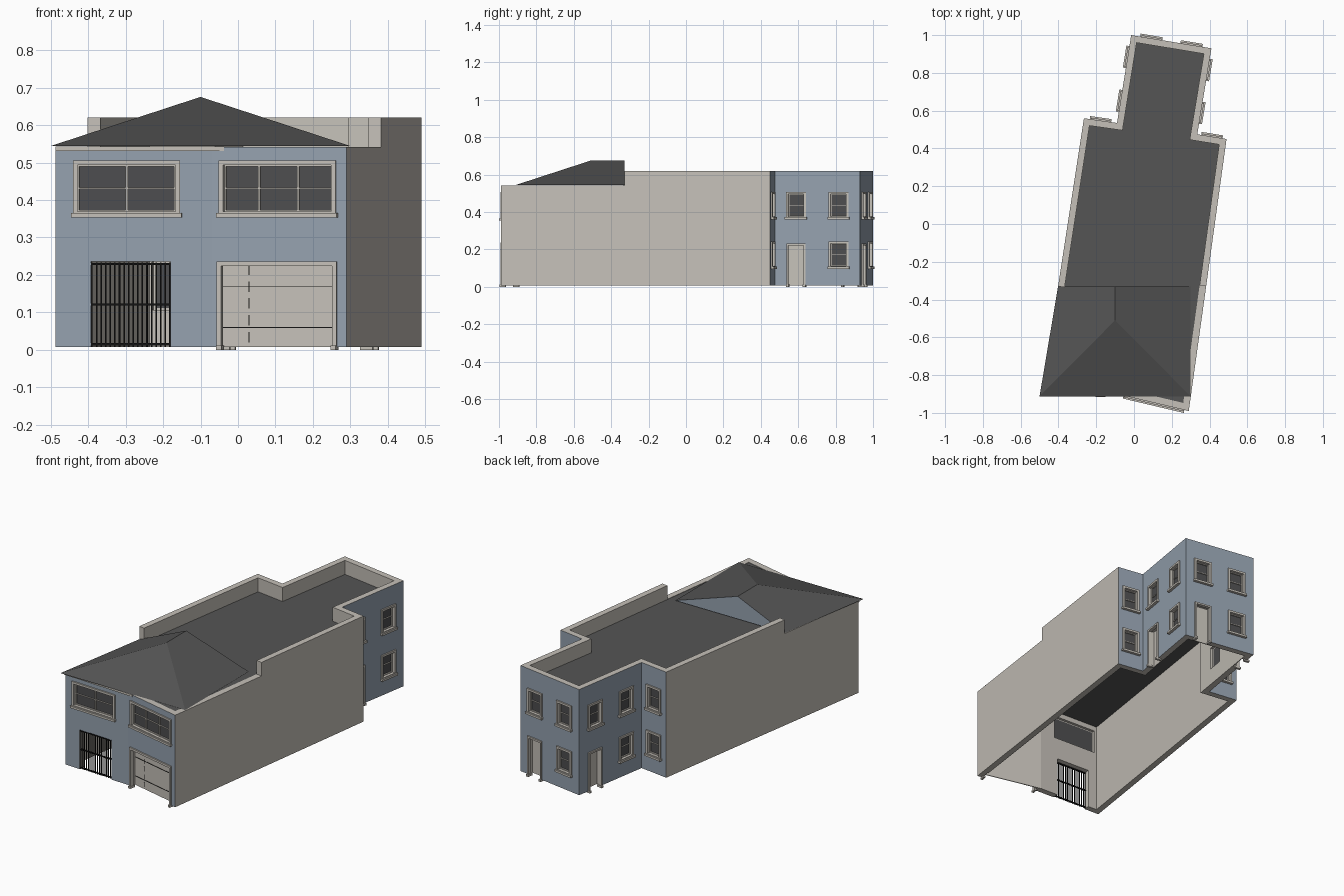
import bpy, bmesh
from mathutils import Vector

cube = bpy.data.objects.get("Cube")
if cube:
    bpy.data.objects.remove(cube, do_unlink=True)


def material(name, r, g, b):
    m = bpy.data.materials.new(name)
    m.use_nodes = True
    m.diffuse_color = (r, g, b, 1)
    bsdf = m.node_tree.nodes["Principled BSDF"]
    bsdf.inputs["Base Color"].default_value = (r, g, b, 1)
    bsdf.inputs["Roughness"].default_value = 0.9
    return m


BEIGE = material("beige render", 0.56, 0.53, 0.48)
BLUE = material("blue paint", 0.30, 0.36, 0.43)
DARK = material("dark roofing", 0.09, 0.09, 0.09)
GLASS = material("dark glass", 0.075, 0.075, 0.078)
BLACK = material("black iron", 0.006, 0.006, 0.006)


def finish(name, bm, mats):
    bmesh.ops.recalc_face_normals(bm, faces=bm.faces)
    me = bpy.data.meshes.new(name)
    bm.to_mesh(me)
    bm.free()
    for m in mats:
        me.materials.append(m)
    ob = bpy.data.objects.new(name, me)
    bpy.context.scene.collection.objects.link(ob)
    return ob


# Footprint, counter-clockwise
P = {k: Vector(v) for k, v in dict(
    A=(-0.487, -0.885), K=(-0.07, -0.905), B=(0.29, -0.99), R=(0.382, -0.33),
    C=(0.49, 0.45), D=(0.335, 0.475), E=(0.41, 0.93), F=(-0.015, 1.0),
    G=(-0.09, 0.535), H=(-0.265, 0.56), L=(-0.402, -0.33)).items()}
ORDER = "AKBRCDEFGHL"
PLAIN_SIDES = ("BR", "RC", "HL", "LA")
THICK, BASE, LOW, HIGH = 0.035, 0.008, 0.541, 0.62


def outward(a, b):
    u = (b - a).normalized()
    return Vector((u.y, -u.x))


# Inner corner of the wall at each footprint point
INNER = {}
for i, k in enumerate(ORDER):
    before, after = P[ORDER[i - 1]], P[ORDER[(i + 1) % len(ORDER)]]
    n1, n2 = outward(before, P[k]), outward(P[k], after)
    INNER[k] = P[k] - (n1 + n2) * THICK / (1 + n1.dot(n2))


def wall_band(name, keys, z0, z1, closed):
    bm = bmesh.new()
    rows = [[bm.verts.new((*p, z)) for p, z in
             ((P[k], z0), (P[k], z1), (INNER[k], z1), (INNER[k], z0))] for k in keys]
    count = len(keys) if closed else len(keys) - 1
    for i in range(count):
        j = (i + 1) % len(keys)
        for c in range(4):
            d = (c + 1) % 4
            f = bm.faces.new((rows[i][c], rows[j][c], rows[j][d], rows[i][d]))
            f.material_index = int(c == 0 and keys[i] + keys[j] not in PLAIN_SIDES)
    if not closed:
        bm.faces.new(rows[0])
        bm.faces.new(rows[-1])
    return finish(name, bm, [BEIGE, BLUE])


walls = wall_band("walls", ORDER, BASE, LOW, True)
wall_band("parapet", "RCDEFGHL", LOW, HIGH, False)

# Flat roof inside the walls
bm = bmesh.new()
slab = bm.faces.new([bm.verts.new((*INNER[k], LOW - 0.012)) for k in ORDER])
lift = bmesh.ops.extrude_face_region(bm, geom=[slab])["geom"]
bmesh.ops.translate(bm, vec=(0, 0, 0.01), verts=[g for g in lift if isinstance(g, bmesh.types.BMVert)])
if slab.is_valid is False or not any(f.normal.z < -0.5 or f.calc_center_median().z < LOW - 0.011 for f in bm.faces):
    bmesh.ops.holes_fill(bm, edges=bm.edges)
finish("flat_roof", bm, [DARK])

# Hipped front roof with a painted rear gable
bm = bmesh.new()
fl, fr, br, bl, apex, ridge = [bm.verts.new(v) for v in (
    (-0.5, -0.912, 0.544), (0.3, -0.912, 0.544), (0.3, -0.33, 0.544),
    (-0.402, -0.33, 0.544), (-0.1, -0.51, 0.675), (-0.1, -0.33, 0.675))]
for face in ((fl, fr, apex), (fr, br, ridge, apex), (bl, fl, apex, ridge), (fl, bl, br, fr)):
    bm.faces.new(face)
bm.faces.new((br, bl, ridge)).material_index = 1
finish("hipped_roof", bm, [DARK, BLUE])


# Boxes placed on a wall: along it, up, and outward
def boxes(name, mat, items):
    bm = bmesh.new()
    for wall, s0, s1, z0, z1, d0, d1 in items:
        a, b = P[wall[0]], P[wall[1]]
        u, n = (b - a).normalized(), outward(a, b)
        v = [bm.verts.new((*(a + u * s + n * d), z))
             for z in (z0, z1) for s, d in ((s0, d0), (s1, d0), (s1, d1), (s0, d1))]
        bm.faces.new(v[:4])
        bm.faces.new(v[4:])
        for i in range(4):
            j = (i + 1) % 4
            bm.faces.new((v[i], v[j], v[j + 4], v[i + 4]))
    return finish(name, bm, [mat] if mat else [])


cuts, frames, glass, doors, sills = [], [], [], [], []


def frame(wall, s0, s1, z0, z1, w, d0, d1, bottom=True):
    frames.extend([(wall, s0, s0 + w, z0, z1, d0, d1), (wall, s1 - w, s1, z0, z1, d0, d1),
                   (wall, s0 + w, s1 - w, z1 - w, z1, d0, d1)])
    if bottom:
        frames.append((wall, s0 + w, s1 - w, z0, z0 + w, d0, d1))


def window(wall, s0, s1, z0, z1, panes=1):
    w = 0.012
    cuts.append((wall, s0 + w / 2, s1 - w / 2, z0 + w / 2, z1 - w / 2, -0.06, 0.03))
    frame(wall, s0, s1, z0, z1, w, -0.02, 0.008)
    frame(wall, s0 + w, s1 - w, z0 + w, z1 - w, 0.004, -0.018, -0.008)
    glass.append((wall, s0 + w, s1 - w, z0 + w, z1 - w, -0.02, -0.016))
    mid = (z0 + z1) / 2
    frames.append((wall, s0 + w, s1 - w, mid - 0.002, mid + 0.002, -0.016, -0.01))
    for i in range(1, panes):
        s = s0 + (s1 - s0) * i / panes
        frames.append((wall, s - 0.003, s + 0.003, z0 + w, z1 - w, -0.016, -0.008))
    sills.append((wall, s0 - 0.005, s1 + 0.005, z0 - 0.004, z0 + 0.008, 0, 0.016))


def doorway(wall, s0, s1, z1, w):
    cuts.append((wall, s0 + w / 2, s1 - w / 2, -0.1, z1 - w / 2, -0.06, 0.03))
    frame(wall, s0, s1, BASE, z1, w, -0.012, 0.008, False)
    doors.append((wall, s0 + w / 2, s1 - w / 2, BASE, z1 - w / 2, -0.035, -0.03))
    for s in (s0, s1 - 0.014):
        sills.append((wall, s, s + 0.014, 0, BASE + 0.004, -0.02, 0.014))


# Rear wing: door and three windows on each wall
for wall in ("DE", "EF", "FG"):
    length = (P[wall[1]] - P[wall[0]]).length
    left, right = 0.25 * length, 0.75 * length
    doorway(wall, left - 0.052, left + 0.052, 0.232, 0.01)
    window(wall, left - 0.054, left + 0.054, 0.365, 0.508)
    for z in (0.1, 0.365):
        window(wall, right - 0.054, right + 0.054, z, z + 0.143)
for wall in ("CD", "GH"):
    mid = (P[wall[1]] - P[wall[0]]).length / 2
    for z in (0.1, 0.365):
        window(wall, mid - 0.052, mid + 0.052, z, z + 0.143)


# Front: positions given by x
def along(wall, x):
    a, b = P[wall[0]], P[wall[1]]
    return (x - a.x) / (b - a).normalized().x


window("AK", along("AK", -0.44), along("AK", -0.155), 0.358, 0.506, 2)
window("KB", along("KB", -0.05), along("KB", 0.262), 0.358, 0.506, 3)
g0, g1 = along("KB", -0.055), along("KB", 0.264)
doorway("KB", g0, g1, 0.236, 0.012)
boxes("fascia", BEIGE, [("AK", 0, 0.45, 0.531, 0.543, -0.01, 0.008)])

# Garage door joints
joints = [("KB", g0 + 0.008, g1 - 0.008, z - 0.0012, z + 0.0012, -0.031, -0.028) for z in (0.06, 0.17)]
for i in range(5):
    z = 0.02 + i * 0.045
    joints.append(("KB", g0 + 0.078, g0 + 0.081, z, z + 0.028, -0.031, -0.028))
boxes("garage_joints", BLACK, joints)

# Barred gate in an open passage
b0, b1 = along("AK", -0.392), along("AK", -0.18)
cuts.append(("AK", b0, b1, -0.1, 0.236, -0.06, 0.03))
bars = [("AK", b0, b1, z, z + 0.006, -0.012, -0.004) for z in (0.012, 0.118, 0.226)]
for i in range(18):
    s = b0 + (b1 - b0 - 0.004) * i / 17
    bars.append(("AK", s, s + 0.004, BASE, 0.233, -0.01, -0.006))
boxes("gate_bars", BLACK, bars)

boxes("frames", BEIGE, frames)
boxes("sills_and_steps", BEIGE, sills)
boxes("window_glass", GLASS, glass)
boxes("door_panels", BEIGE, doors)

# Cut the openings through the walls
cutter = boxes("opening_cutter", None, cuts)
cutter.hide_render = True
mod = walls.modifiers.new("openings", "BOOLEAN")
mod.operation, mod.solver, mod.object = "DIFFERENCE", "EXACT", cutter
bpy.context.view_layer.objects.active = walls
bpy.ops.object.modifier_apply(modifier=mod.name)
bpy.data.objects.remove(cutter, do_unlink=True)
